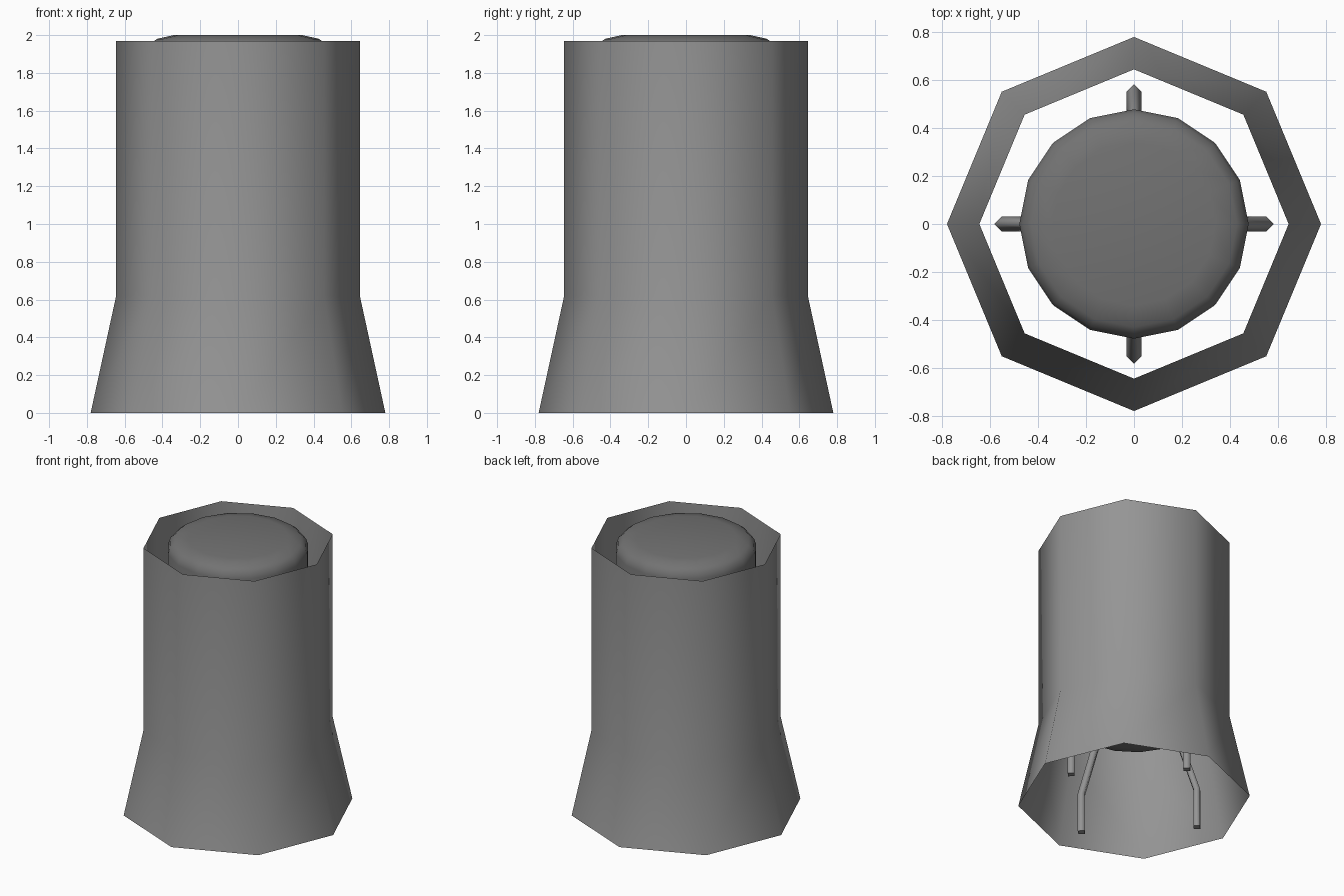
import bpy, bmesh
from math import cos, sin, pi

if "Cube" in bpy.data.objects:
    bpy.data.objects.remove(bpy.data.objects["Cube"])


def make_material(name, grey):
    mat = bpy.data.materials.new(name)
    mat.diffuse_color = (grey, grey, grey, 1)
    mat.use_nodes = True
    mat.node_tree.nodes["Principled BSDF"].inputs["Base Color"].default_value = mat.diffuse_color
    return mat


steel = make_material("steel_grey", 0.3)
dark = make_material("dark_grey", 0.17)


def make_object(name, bm, angle, mat):
    bmesh.ops.recalc_face_normals(bm, faces=bm.faces)
    mesh = bpy.data.meshes.new(name)
    bm.to_mesh(mesh)
    bm.free()
    mesh.materials.append(mat)
    obj = bpy.data.objects.new(name, mesh)
    bpy.context.collection.objects.link(obj)
    bpy.ops.object.select_all(action='DESELECT')
    obj.select_set(True)
    bpy.context.view_layer.objects.active = obj
    bpy.ops.object.shade_smooth_by_angle(angle=angle)
    return obj


def bridge(bm, rings):
    n = len(rings[0])
    for a, b in zip(rings, rings[1:]):
        for i in range(n):
            j = (i + 1) % n
            bm.faces.new((a[i], a[j], b[j], b[i]))


def lathe(name, profile, sides, capped, angle, mat):
    bm = bmesh.new()
    rings = [[bm.verts.new((r * cos(2 * pi * i / sides), r * sin(2 * pi * i / sides), z))
              for i in range(sides)] for r, z in profile]
    bridge(bm, rings)
    if capped:
        bm.faces.new(rings[0])
        bm.faces.new(rings[-1])
    return make_object(name, bm, angle, mat)


def leg(name, turn, path, radius):
    # square tube with its corners facing outward and sideways
    bm = bmesh.new()
    c, s = cos(turn), sin(turn)
    rings = []
    for r, z in path:
        ring = []
        for k in range(4):
            x, y = r + radius * cos(k * pi / 2), radius * sin(k * pi / 2)
            ring.append(bm.verts.new((x * c - y * s, x * s + y * c, z)))
        rings.append(ring)
    bridge(bm, rings)
    bm.faces.new(rings[0])
    bm.faces.new(rings[-1])
    # smooth along the tube, sharp at the cut ends
    obj = make_object(name, bm, pi, steel)
    for poly in obj.data.polygons[-2:]:
        poly.use_smooth = False
    return obj


# open octagonal sleeve with flared skirt
lathe("outer_sleeve", [(0.78, 0), (0.645, 0.62), (0.645, 1.97)], 8, False, pi / 3, steel)

# inner drum with rounded top and bottom rims
rim = [(0.34, 0.0), (0.43, 0.02), (0.465, 0.05), (0.478, 0.09)]
profile = [(r, 0.605 + d) for r, d in rim] + [(r, 2.0 - d) for r, d in reversed(rim)]
lathe("inner_drum", profile, 16, True, pi / 4, dark)

# four bent legs under the drum
for n in range(4):
    leg(f"leg_{n + 1}", n * pi / 2, [(0.551, 0), (0.551, 0.29), (0.38, 0.64)], 0.031)
